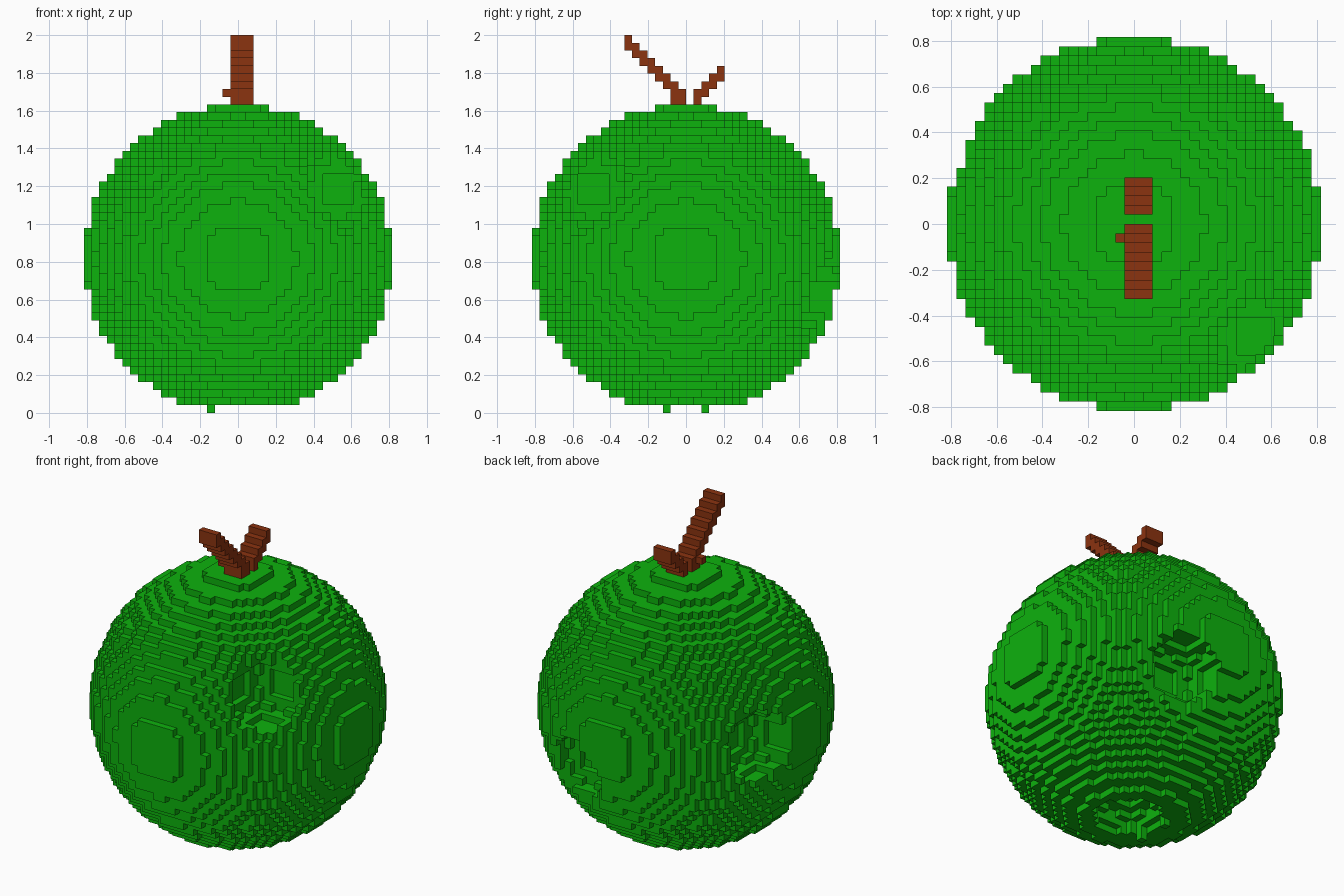
import bpy, bmesh
from mathutils import Vector

cube = bpy.data.objects.get("Cube")
if cube:
    bpy.data.objects.remove(cube, do_unlink=True)

U = 2 / 49   # edge length of one block
R = 20       # fruit radius in blocks


def material(name, rgb):
    m = bpy.data.materials.new(name)
    m.use_nodes = True
    m.diffuse_color = (*rgb, 1)
    bsdf = next(n for n in m.node_tree.nodes if n.type == 'BSDF_PRINCIPLED')
    bsdf.inputs["Base Color"].default_value = (*rgb, 1)
    bsdf.inputs["Roughness"].default_value = 0.8
    return m


def block_object(name, cells, mat):
    """Make the outer skin of a set of unit cells as one flat-shaded mesh."""
    bm = bmesh.new()
    verts = {}

    def vert(p):
        if p not in verts:
            verts[p] = bm.verts.new([c * U for c in p])
        return verts[p]

    for cell in cells:
        for axis in range(3):
            for side in (0, 1):
                near = list(cell)
                near[axis] += 2 * side - 1
                if tuple(near) in cells:
                    continue
                # corners of this exposed side, wound outwards
                ring = [(0, 0), (1, 0), (1, 1), (0, 1)]
                if not side:
                    ring.reverse()
                quad = []
                for a, b in ring:
                    p = list(cell)
                    p[axis] += side
                    p[(axis + 1) % 3] += a
                    p[(axis + 2) % 3] += b
                    quad.append(vert(tuple(p)))
                bm.faces.new(quad)
    mesh = bpy.data.meshes.new(name)
    bm.to_mesh(mesh)
    bm.free()
    mesh.materials.append(mat)
    obj = bpy.data.objects.new(name, mesh)
    bpy.context.collection.objects.link(obj)
    return obj


green = material("leaf green", (0.004, 0.445, 0.004))
brown = material("bark brown", (0.258, 0.033, 0.005))

# Round fruit with four spherical bites, one of them underneath
bites = [Vector(c) for c in ((13, -12, 9), (-18, 8, 1), (6, 18, -5), (1, 0, -20))]
fruit = set()
for x in range(-R, R):
    for y in range(-R, R):
        for z in range(-R, R):
            p = Vector((x + 0.5, y + 0.5, z + 0.5))
            if p.length <= R and all((p - b).length > 5 for b in bites):
                fruit.add((x, y, z + R))
block_object("fruit", fruit, green)


# Two stair-stepped stems, three blocks wide
def stair(columns):
    return {(x, y, z) for i, y in enumerate(columns)
            for x in (-1, 0, 1) for z in (40 + i, 41 + i)}


long_stem = stair(range(-1, -9, -1))
long_stem |= {(x, -2, 40) for x in (-1, 0, 1)}   # thicker foot
long_stem.add((-2, -2, 41))                      # side knob
block_object("long_stem", long_stem, brown)
block_object("short_stem", stair(range(1, 5)), brown)
